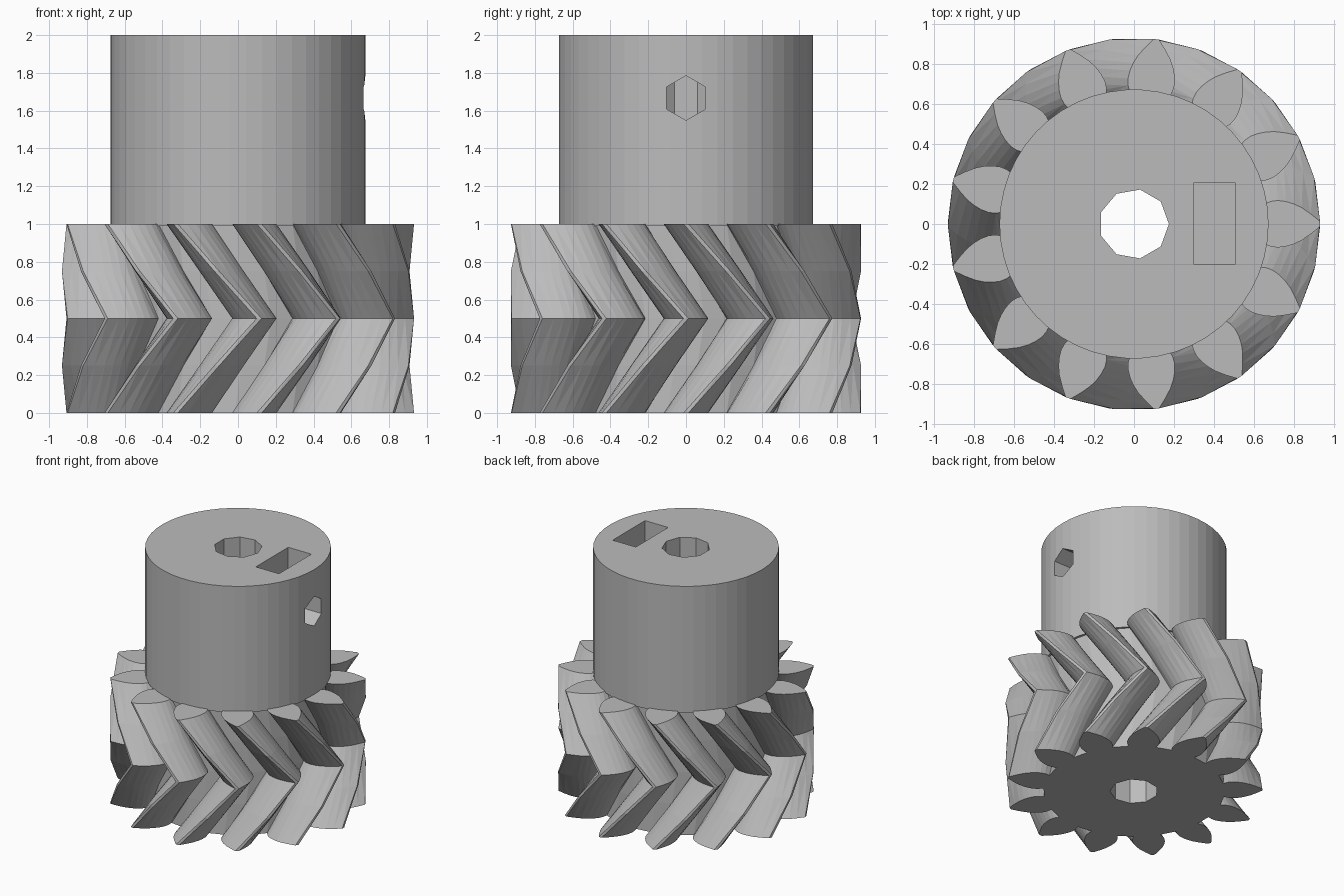
import bpy, bmesh, math
from mathutils import Vector, Matrix

old = bpy.data.objects.get("Cube")
if old:
    bpy.data.objects.remove(old, do_unlink=True)

TEETH = 13
PITCH = 2 * math.pi / TEETH

grey = bpy.data.materials.new("plain grey")
grey.use_nodes = True
colour = (0.5, 0.5, 0.5, 1)
grey.diffuse_color = colour
grey.node_tree.nodes["Principled BSDF"].inputs["Base Color"].default_value = colour


def add_object(name, bm):
    bmesh.ops.recalc_face_normals(bm, faces=bm.faces)
    mesh = bpy.data.meshes.new(name)
    bm.to_mesh(mesh)
    bm.free()
    mesh.materials.append(grey)
    obj = bpy.data.objects.new(name, mesh)
    bpy.context.collection.objects.link(obj)
    return obj


def prism(name, sides, radius, length, matrix):
    bm = bmesh.new()
    ring = [bm.verts.new((radius * math.cos(2 * math.pi * i / sides),
                          radius * math.sin(2 * math.pi * i / sides), 0)) for i in range(sides)]
    base = bm.faces.new(ring)
    ext = bmesh.ops.extrude_face_region(bm, geom=[base])["geom"]
    bmesh.ops.translate(bm, vec=(0, 0, length),
                        verts=[v for v in ext if isinstance(v, bmesh.types.BMVert)])
    bmesh.ops.transform(bm, matrix=matrix, verts=bm.verts)
    return add_object(name, bm)


def combine(target, tool, operation):
    tool.hide_render = True
    mod = target.modifiers.new(tool.name, 'BOOLEAN')
    mod.operation = operation
    mod.solver = 'EXACT'
    mod.object = tool
    bpy.context.view_layer.objects.active = target
    bpy.ops.object.modifier_apply(modifier=mod.name)
    bpy.data.objects.remove(tool, do_unlink=True)


# Tooth flank: radial distance and half width, root to tip
flank = [(0.65, 0.098), (0.685, 0.113), (0.72, 0.118), (0.76, 0.113), (0.80, 0.101),
         (0.84, 0.082), (0.885, 0.051), (0.932, 0.013)]
tooth = [(r, -w) for r, w in flank] + [(r, w) for r, w in reversed(flank)]

# Herringbone gear: twisted layers, one pitch of twist at mid height
bm = bmesh.new()
layers = []
for level in range(5):
    z = level / 4
    twist = PITCH * (1 - abs(2 * z - 1))
    ring = []
    for t in range(TEETH):
        turn = Matrix.Rotation(t * PITCH + twist, 3, 'Z')
        ring += [bm.verts.new(turn @ Vector((x, y, z))) for x, y in tooth]
    layers.append(ring)
for low, high in zip(layers, layers[1:]):
    for i in range(len(low)):
        j = (i + 1) % len(low)
        bm.faces.new((low[i], low[j], high[j], high[i]))
bm.faces.new(list(reversed(layers[0])))
bm.faces.new(layers[-1])
bmesh.ops.triangulate(bm, faces=[f for f in bm.faces if len(f.verts) == 4])
gear = add_object("herringbone_gear", bm)

# Hub on top of the gear
hub = prism("hub", 50, 0.674, 1.01, Matrix.Translation((0, 0, 0.99)))
combine(gear, hub, 'UNION')

# Shaft bore right through
bore = prism("shaft_bore", 9, 0.175, 2.4, Matrix.Translation((0, 0, -0.2)))
combine(gear, bore, 'DIFFERENCE')

# Nut slot open at the top
bm = bmesh.new()
bmesh.ops.create_cube(bm, size=1)
bmesh.ops.scale(bm, vec=(0.205, 0.41, 0.8), verts=bm.verts)
bmesh.ops.translate(bm, vec=(0.4025, 0.002, 1.86), verts=bm.verts)
combine(gear, add_object("nut_slot", bm), 'DIFFERENCE')

# Hexagonal set screw hole from the side into the bore
screw = prism("screw_hole", 6, 0.118, 0.9,
              Matrix.Translation((0.01, 0, 1.667)) @ Matrix.Rotation(math.pi / 2, 4, 'Y'))
combine(gear, screw, 'DIFFERENCE')
